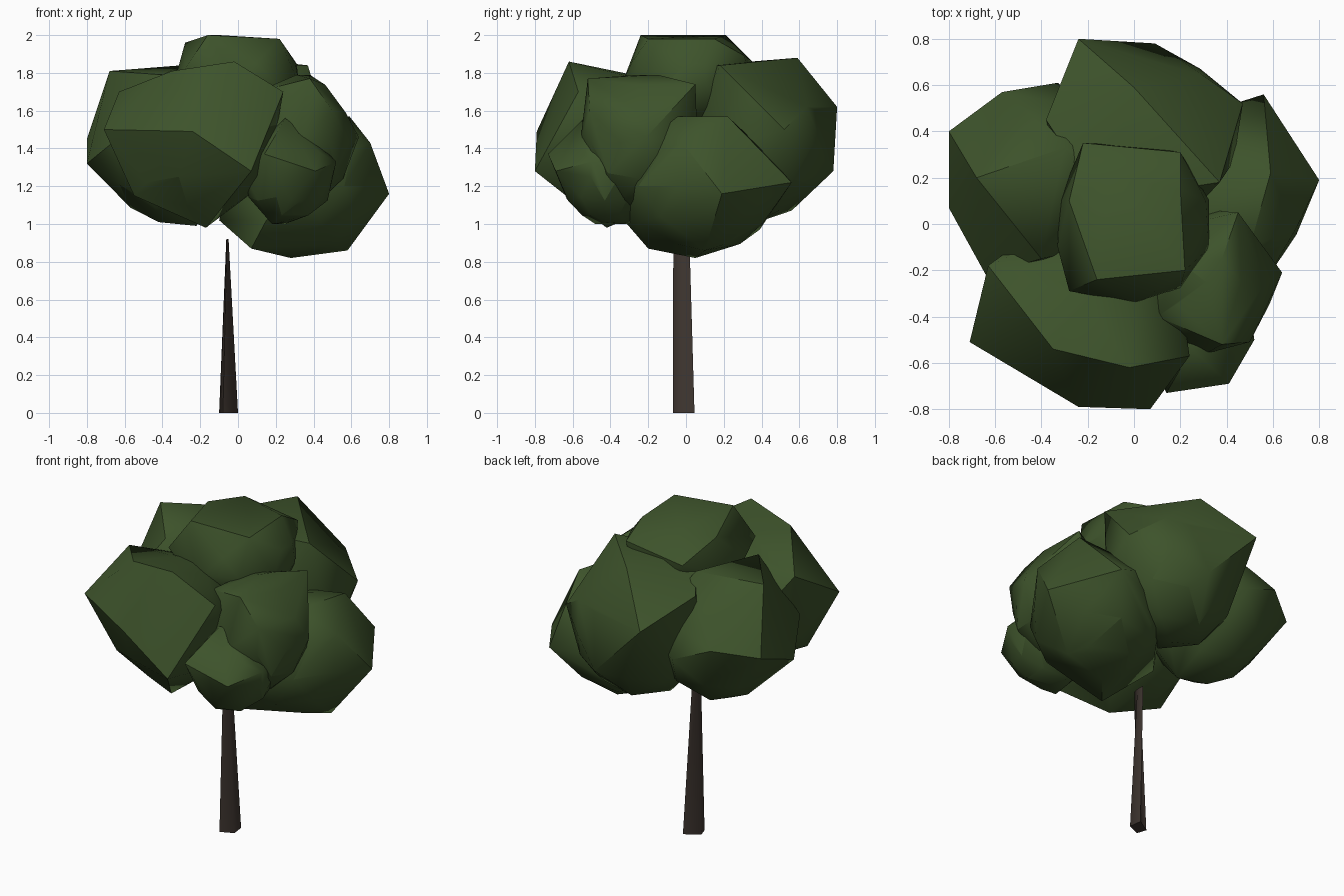
import bpy, bmesh, math
from mathutils import Vector

if "Cube" in bpy.data.objects:
    bpy.data.objects.remove(bpy.data.objects["Cube"])


def material(name, rgb):
    m = bpy.data.materials.new(name)
    m.diffuse_color = (*rgb, 1)
    m.use_nodes = True
    m.node_tree.nodes["Principled BSDF"].inputs["Base Color"].default_value = m.diffuse_color
    return m


LEAF = material("leaf_green", (0.047, 0.086, 0.024))
BARK = material("bark_brown", (0.05, 0.037, 0.03))


def add_object(name, bm, mat, angle):
    bmesh.ops.recalc_face_normals(bm, faces=bm.faces)
    me = bpy.data.meshes.new(name)
    bm.to_mesh(me)
    bm.free()
    ob = bpy.data.objects.new(name, me)
    bpy.context.collection.objects.link(ob)
    me.materials.append(mat)
    bpy.ops.object.select_all(action='DESELECT')
    ob.select_set(True)
    bpy.context.view_layer.objects.active = ob
    bpy.ops.object.shade_smooth_by_angle(angle=math.radians(angle))


def clump(name, centre, radii, corners):
    """Faceted leaf clump: a coarse ball stretched out to a few corners."""
    bm = bmesh.new()
    bmesh.ops.create_icosphere(bm, subdivisions=2, radius=1)
    for v in bm.verts:
        v.co = Vector(c + r * k for c, r, k in zip(centre, radii, v.co))
    for p in corners:
        bm.verts.new(p)
    res = bmesh.ops.convex_hull(bm, input=bm.verts)
    junk = {g for g in res["geom_interior"] + res["geom_unused"]
            if isinstance(g, bmesh.types.BMVert)}
    bmesh.ops.delete(bm, geom=list(junk), context='VERTS')
    add_object(name, bm, LEAF, 38)


# Trunk: four-sided foot narrowing to a thin ridge along y
bm = bmesh.new()
foot = [(-.08, -.07), (0, -.035), (-.01, .045), (-.10, -.01)]
tip = [(-.058, -.067), (-.05, -.03), (-.053, .018), (-.062, -.02)]
low = [bm.verts.new((x, y, 0)) for x, y in foot]
high = [bm.verts.new((x, y, .92)) for x, y in tip]
for i in range(4):
    j = (i + 1) % 4
    bm.faces.new((low[i], low[j], high[j], high[i]))
bm.faces.new(low[::-1])
bm.faces.new(high)
add_object("trunk", bm, BARK, 60)

# Foliage clumps
clump("foliage_front_left", (-.2, -.33, 1.42), (.41, .36, .38), [
    (-.71, -.51, 1.5), (-.24, -.79, 1.49), (.07, -.80, 1.28), (-.02, -.62, 1.86),
    (-.35, -.54, 1.81), (-.17, -.42, .98), (.24, -.57, 1.70), (-.55, -.42, 1.15),
    (-.63, -.18, 1.70)])
clump("foliage_left", (-.38, .2, 1.41), (.36, .37, .38), [
    (-.80, .40, 1.45), (-.80, .07, 1.32), (-.57, .57, 1.5), (-.68, .2, 1.81),
    (-.64, -.22, 1.45), (-.42, .15, 1.01), (-.30, .33, 1.84), (-.40, -.15, 1.79),
    (-.22, .12, .99), (-.33, .61, 1.4), (-.56, .3, 1.13)])
clump("foliage_back", (.05, .38, 1.42), (.40, .36, .41), [
    (-.24, .80, 1.62), (.09, .78, 1.28), (0, .59, 1.88), (.47, .52, 1.5),
    (.37, .18, 1.84), (-.38, .45, 1.75), (.2, .49, 1.08), (.30, .64, 1.62),
    (-.15, .1, 1.84)])
clump("foliage_right", (.34, .08, 1.2), (.38, .41, .36), [
    (.80, .19, 1.16), (.56, .56, 1.22), (.58, .1, .86), (.28, .05, .82),
    (.07, -.2, .87), (.59, .22, 1.57), (.70, -.02, 1.43), (.2, .39, .97),
    (.15, -.33, 1.02), (-.1, .05, 1.02), (.5, -.1, 1.57), (.5, -.26, 1.25)])
clump("foliage_front_right", (.31, -.25, 1.43), (.29, .31, .36), [
    (.45, .05, 1.74), (.64, -.21, 1.46), (.38, -.52, 1.77), (.50, -.51, 1.6),
    (.38, -.15, 1.79), (.10, -.40, 1.7)])
clump("foliage_front_low", (.27, -.43, 1.25), (.24, .24, .24), [
    (.14, -.73, 1.37), (.41, -.69, 1.28), (.25, -.54, 1.56), (.52, -.50, 1.33),
    (.18, -.48, 1.0), (.25, -.30, 1.0), (.28, -.63, 1.13), (.48, -.3, 1.28)])
clump("foliage_top", (0, 0, 1.74), (.34, .34, .25), [
    (-.28, -.29, 1.82), (-.16, -.24, 2.0), (.22, -.2, 1.98), (.20, .31, 1.89),
    (-.22, .35, 1.86), (-.1, .21, 2.0), (.2, .15, 1.98), (-.28, .1, 1.96),
    (.31, .1, 1.85), (-.33, -.1, 1.78)])
